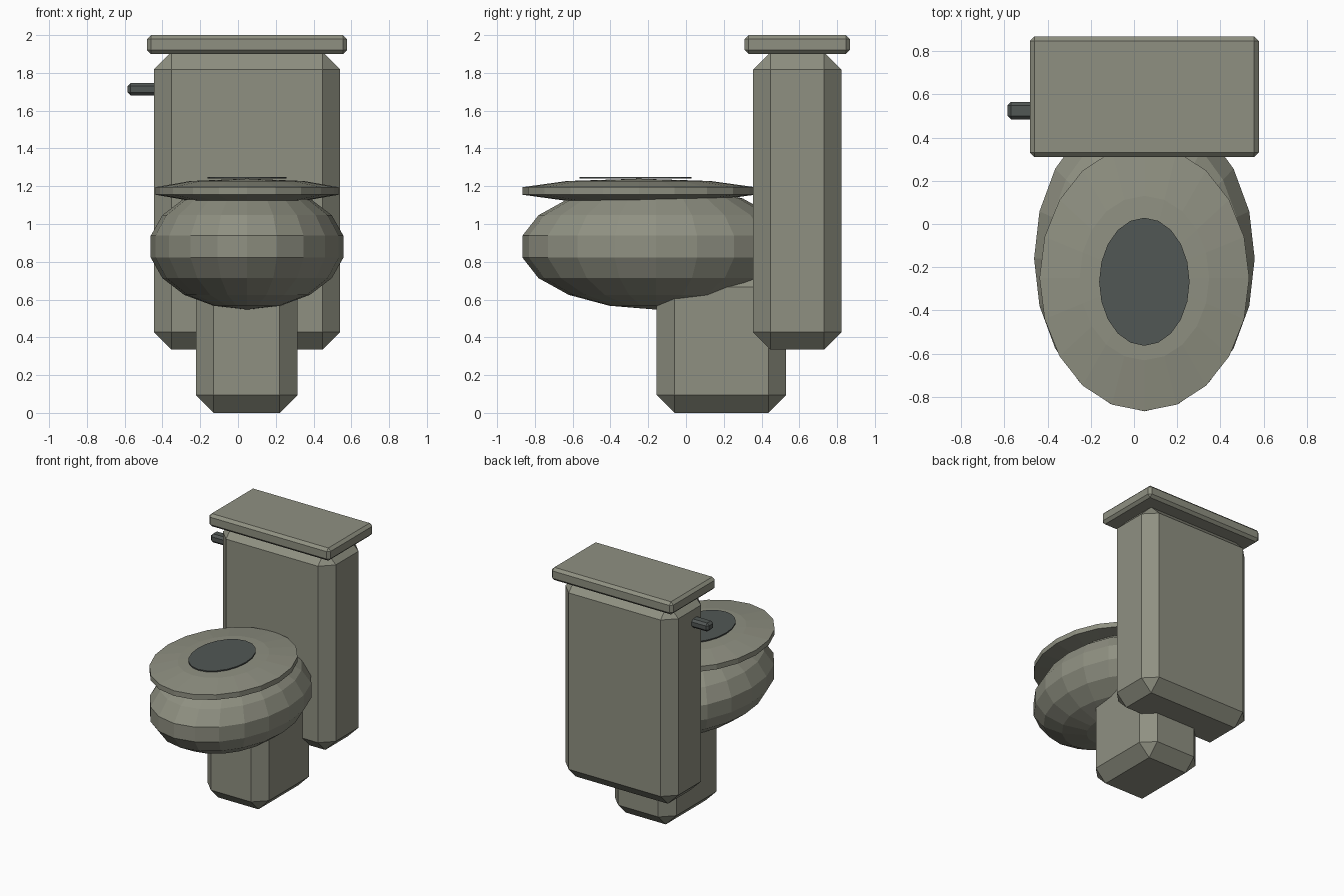
import bpy

if "Cube" in bpy.data.objects:
    bpy.data.objects.remove(bpy.data.objects["Cube"])

def material(name, rgb):
    m = bpy.data.materials.new(name)
    m.diffuse_color = (*rgb, 1)
    m.use_nodes = True
    m.node_tree.nodes["Principled BSDF"].inputs["Base Color"].default_value = m.diffuse_color
    return m

body = material("grey olive", (0.275, 0.28, 0.222))
dark = material("dark slate", (0.083, 0.095, 0.09))

def finish(name, mat):
    ob = bpy.context.object
    ob.name = name
    ob.data.materials.append(mat)
    bpy.ops.object.transform_apply(location=False, rotation=False, scale=True)
    return ob

def box(name, lo, hi, bevel, mat):
    """Chamfered box between two corners."""
    centre = [(a + b) / 2 for a, b in zip(lo, hi)]
    bpy.ops.mesh.primitive_cube_add(size=1, location=centre)
    bpy.context.object.scale = [b - a for a, b in zip(lo, hi)]
    ob = finish(name, mat)
    mod = ob.modifiers.new("chamfer", 'BEVEL')
    mod.width = bevel
    mod.segments = 1

def ellipsoid(name, centre, radii, rings, mat):
    bpy.ops.mesh.primitive_uv_sphere_add(segments=20, ring_count=rings,
                                         radius=1, location=centre)
    bpy.context.object.scale = radii
    finish(name, mat)

# Cistern, its lid and the foot
box("tank", (-0.445, 0.355, 0.335), (0.54, 0.822, 1.91), 0.092, body)
box("tank_lid", (-0.482, 0.31, 1.9), (0.577, 0.867, 2.0), 0.021, body)
box("pedestal", (-0.223, -0.155, 0.0), (0.315, 0.53, 0.76), 0.094, body)

# Flush handle on the left side
box("flush_handle", (-0.585, 0.483, 1.68), (-0.41, 0.565, 1.747), 0.017, dark)

# Faceted bowl and flat seat
ellipsoid("bowl", (0.048, -0.16, 0.88), (0.518, 0.717, 0.333), 9, body)
ellipsoid("seat", (0.048, -0.25, 1.175), (0.51, 0.647, 0.065), 5, body)

# Dark opening plate on the seat
bpy.ops.mesh.primitive_cylinder_add(vertices=20, radius=1, depth=1,
                                    location=(0.048, -0.267, 1.2445))
bpy.context.object.scale = (0.209, 0.296, 0.009)
finish("opening", dark)
